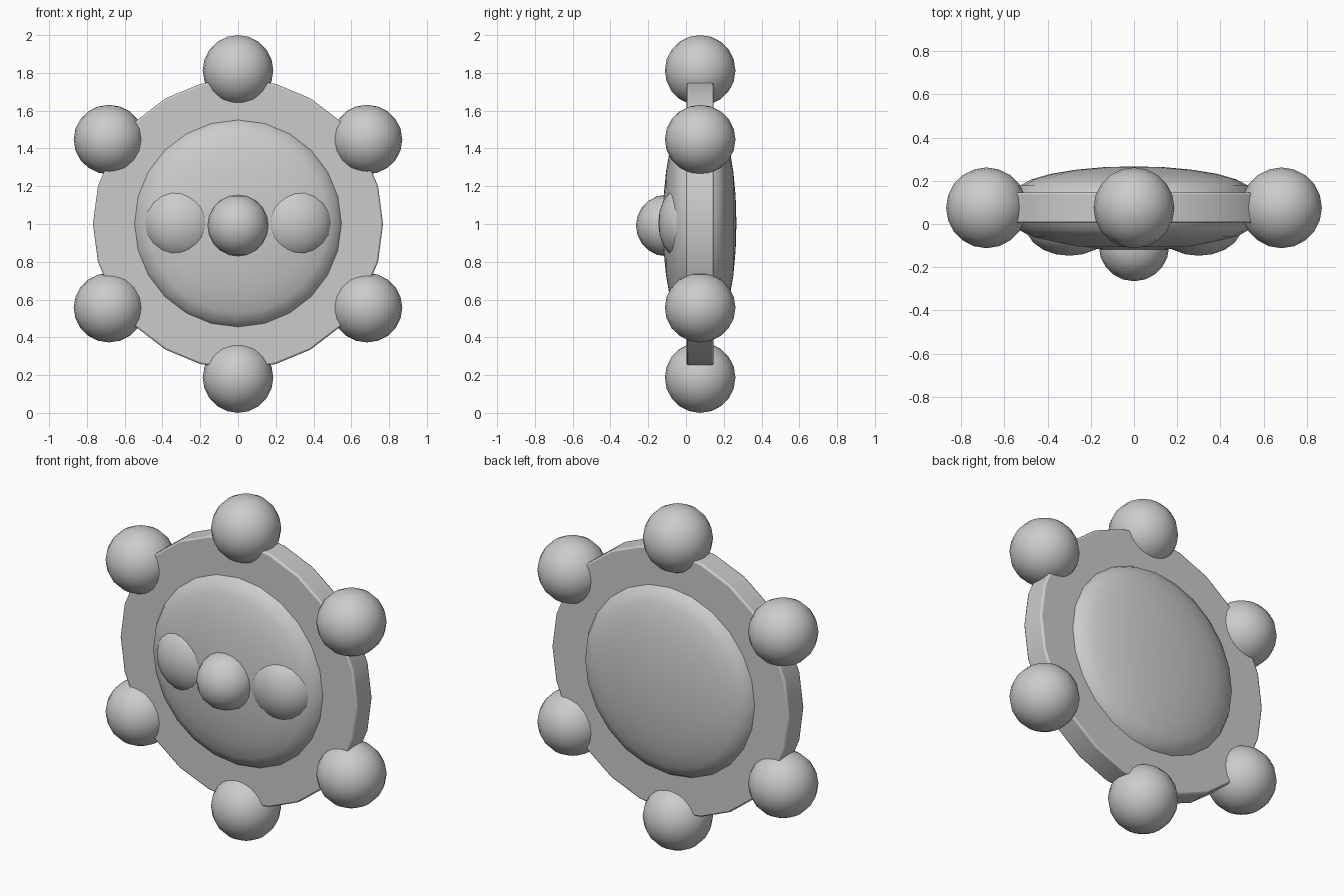
import bpy, math

if "Cube" in bpy.data.objects:
    bpy.data.objects.remove(bpy.data.objects["Cube"])

CZ = 1.0       # hub height
CY = 0.075     # mid-thickness of the disc


def finish(obj, name, angle=40):
    obj.name = name
    bpy.ops.object.transform_apply(location=False, rotation=True, scale=True)
    bpy.ops.object.shade_smooth_by_angle(angle=math.radians(angle))
    return obj


def ball(name, loc, radii, seg=20, rings=10, rot=(0, 0, 0)):
    bpy.ops.mesh.primitive_uv_sphere_add(segments=seg, ring_count=rings, radius=1,
                                         location=loc, rotation=rot)
    obj = bpy.context.object
    obj.scale = radii
    return finish(obj, name)


# Flat disc with a slightly softened rim
bpy.ops.mesh.primitive_cylinder_add(vertices=24, radius=0.768, depth=0.143,
                                    location=(0, CY, CZ),
                                    rotation=(math.pi / 2, math.pi / 2, 0))
disc = finish(bpy.context.object, "disc", 30)
bev = disc.modifiers.new("rim_bevel", 'BEVEL')
bev.width = 0.01
bev.segments = 2
bev.limit_method = 'ANGLE'
bev.angle_limit = math.radians(40)

# Shallow domes on the front and back faces (poles along y)
face_on = (math.pi / 2, 0, 0)
ball("front_dome", (0, 0.004, CZ + 0.003), (0.548, 0.548, 0.127), 24, 12, face_on)
ball("back_dome", (0, 0.146, CZ + 0.003), (0.548, 0.548, 0.121), 24, 12, face_on)

# Six balls around the rim
for i, (x, z) in enumerate([(0, 0.813), (0.683, 0.447), (0.683, -0.443),
                            (0, -0.813), (-0.683, -0.443), (-0.683, 0.447)]):
    ball(f"rim_ball_{i + 1}", (x, CY, CZ + z), (0.187, 0.187, 0.187 if x == 0 else 0.184))

# Nose and cheeks
ball("nose", (0, -0.102, 0.992), (0.163, 0.163, 0.163))
for side, s in (("left", -1), ("right", 1)):
    ball(f"{side}_cheek", (s * 0.3, 0, CZ + 0.005), (0.205, 0.205, 0.147), rot=face_on)
